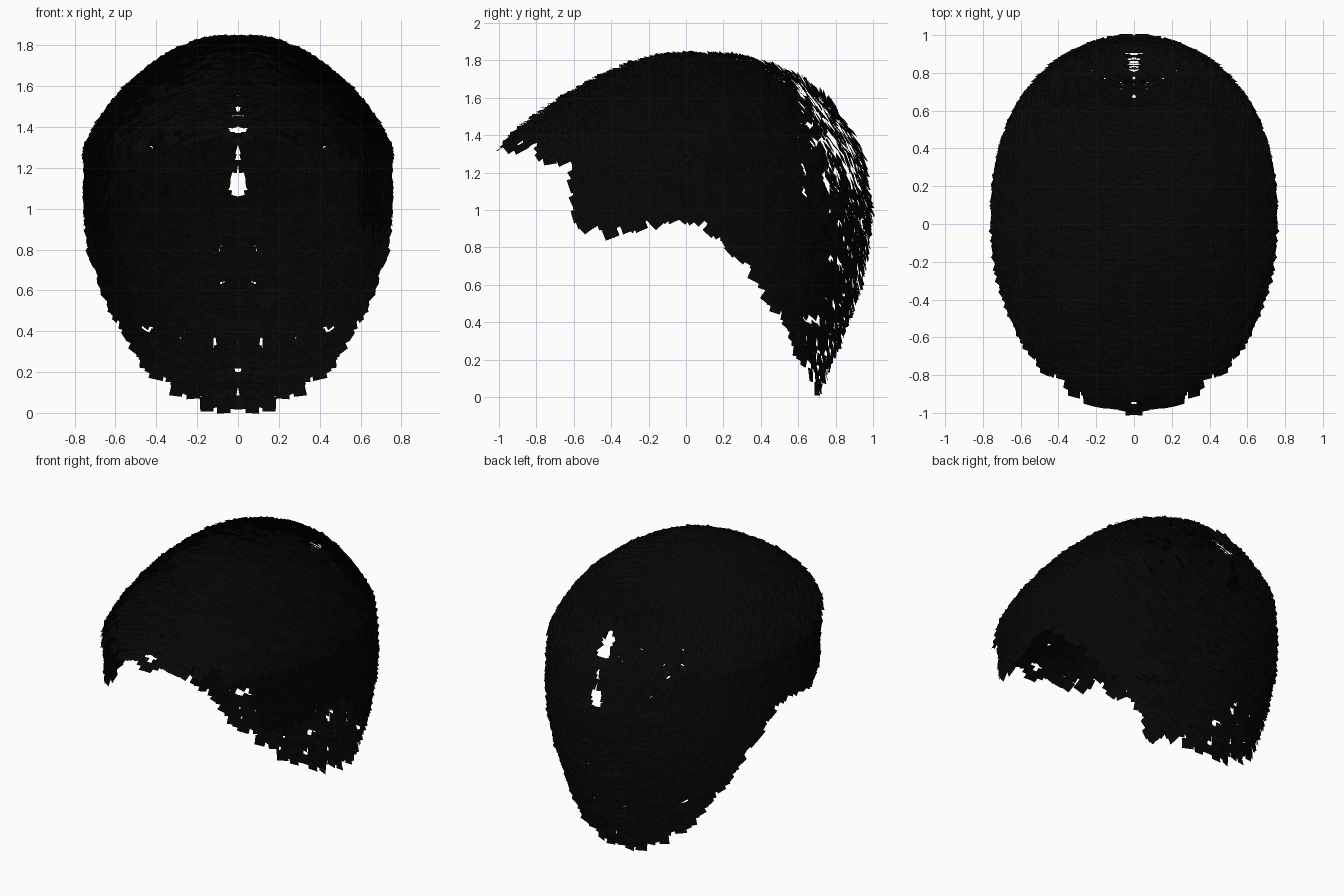
import bpy
import math
import random
from mathutils import Vector

random.seed(4)
if "Cube" in bpy.data.objects:
    bpy.data.objects.remove(bpy.data.objects["Cube"], do_unlink=True)

CARDS = 8500
SIZE = 0.07
HEART = Vector((0, 0.1, 1.0))
CROWN = Vector((0, 0.78, 1.55))

# Scalp levels: height, front y, back y, half width
LEVELS = [
    (0.0, -0.70, 0.70, 0.60), (0.2, -0.78, 0.78, 0.62), (0.4, -0.86, 0.86, 0.66),
    (0.6, -0.93, 0.93, 0.70), (0.8, -0.97, 0.97, 0.73), (1.0, -1.0, 0.99, 0.74),
    (1.3, -1.01, 0.95, 0.74), (1.4, -0.93, 0.90, 0.69), (1.5, -0.81, 0.83, 0.62),
    (1.6, -0.66, 0.75, 0.535), (1.7, -0.48, 0.62, 0.415), (1.77, -0.33, 0.47, 0.30),
    (1.81, -0.20, 0.33, 0.20), (1.83, -0.10, 0.18, 0.11),
]
# Hairline: y, lowest height
HAIRLINE = [
    (-1.0, 1.30), (-0.85, 1.28), (-0.7, 1.22), (-0.6, 1.18), (-0.59, 0.98),
    (-0.55, 0.86), (-0.4, 0.83), (-0.2, 0.90), (0.0, 0.91), (0.2, 0.83),
    (0.3, 0.69), (0.45, 0.48), (0.55, 0.31), (0.62, 0.15), (0.7, -0.02),
]


def lookup(table, key):
    """Linear interpolation in a table sorted by its first column."""
    if key <= table[0][0]:
        return table[0][1:]
    for low, high in zip(table, table[1:]):
        if key <= high[0]:
            t = (key - low[0]) / (high[0] - low[0])
            return [a + (b - a) * t for a, b in zip(low[1:], high[1:])]
    return table[-1][1:]


def inside(p):
    """Egg-shaped level: widest behind the middle, fuller at the back."""
    if p.z > LEVELS[-1][0]:
        return False
    front, back, width = lookup(LEVELS, p.z)
    middle = front + (back - front) * 0.525
    if p.y < middle:
        depth = ((middle - p.y) / (middle - front)) ** 2
    else:
        depth = ((p.y - middle) / (back - middle)) ** 2.3
    return (p.x / width) ** 2 + depth < 1


def scalp_point(direction):
    near, far = 0.0, 2.0
    for _ in range(18):
        mid = (near + far) / 2
        if inside(HEART + direction * mid):
            near = mid
        else:
            far = mid
    return HEART + direction * near


def scalp_normal(direction):
    u = direction.orthogonal().normalized() * 0.06
    v = direction.cross(u)
    across = scalp_point(direction + u) - scalp_point(direction - u)
    along = scalp_point(direction + v) - scalp_point(direction - v)
    return across.cross(along).normalized()


def keep(p):
    """Thin out the hairline, the crown seam and the back."""
    above = p.z - lookup(HAIRLINE, p.y)[0]
    if above < 0.035 or (above < 0.1 and random.random() < 0.4):
        return False
    if p.y > 0.6 and 1.05 < p.z < 1.6 and p.x < random.uniform(0, 0.07):
        return False
    return p.y < 0.6 or random.random() < 0.75


# Small square cards laid like shingles, flowing away from the crown
verts, faces = [], []
for i in range(CARDS):
    z = 1 - 2 * (i + 0.5) / CARDS
    turn = i * math.pi * (3 - math.sqrt(5))
    ring = math.sqrt(1 - z * z)
    if math.cos(turn) < 0:
        continue
    direction = Vector((ring * math.cos(turn), ring * math.sin(turn), z))
    p = scalp_point(direction)
    if not keep(p):
        continue
    normal = scalp_normal(direction)
    normal.y += 0.35 * min(max((p.y - 0.5) / 0.3, 0), 1)
    normal.normalize()
    flow = p - CROWN
    flow = (flow - normal * flow.dot(normal)).normalized()
    side = normal.cross(flow)
    flow = (flow + side * random.uniform(-0.3, 0.3)).normalized()
    side = normal.cross(flow)
    half = SIZE / 2 * random.uniform(0.9, 1.1)
    lift = normal * random.uniform(0.006, 0.018)
    twist = normal * random.uniform(-0.008, 0.008)
    start = len(verts)
    verts += [
        p - flow * half - side * half - lift,
        p - flow * half + side * half - lift,
        p + flow * half + side * half + lift + twist,
        p + flow * half - side * half + lift - twist,
    ]
    faces.append(range(start, start + 4))

mesh = bpy.data.meshes.new("hair_cards")
mesh.from_pydata(verts, [], faces)
hair = bpy.data.objects.new("hair_cards", mesh)
bpy.context.collection.objects.link(hair)

# Matching cards on the other side
mirror = hair.modifiers.new("mirror", "MIRROR")
mirror.use_mirror_merge = False

black = bpy.data.materials.new("hair_black")
black.use_nodes = True
black.diffuse_color = (0.002, 0.002, 0.002, 1)
black.node_tree.nodes["Principled BSDF"].inputs["Base Color"].default_value = black.diffuse_color
mesh.materials.append(black)
